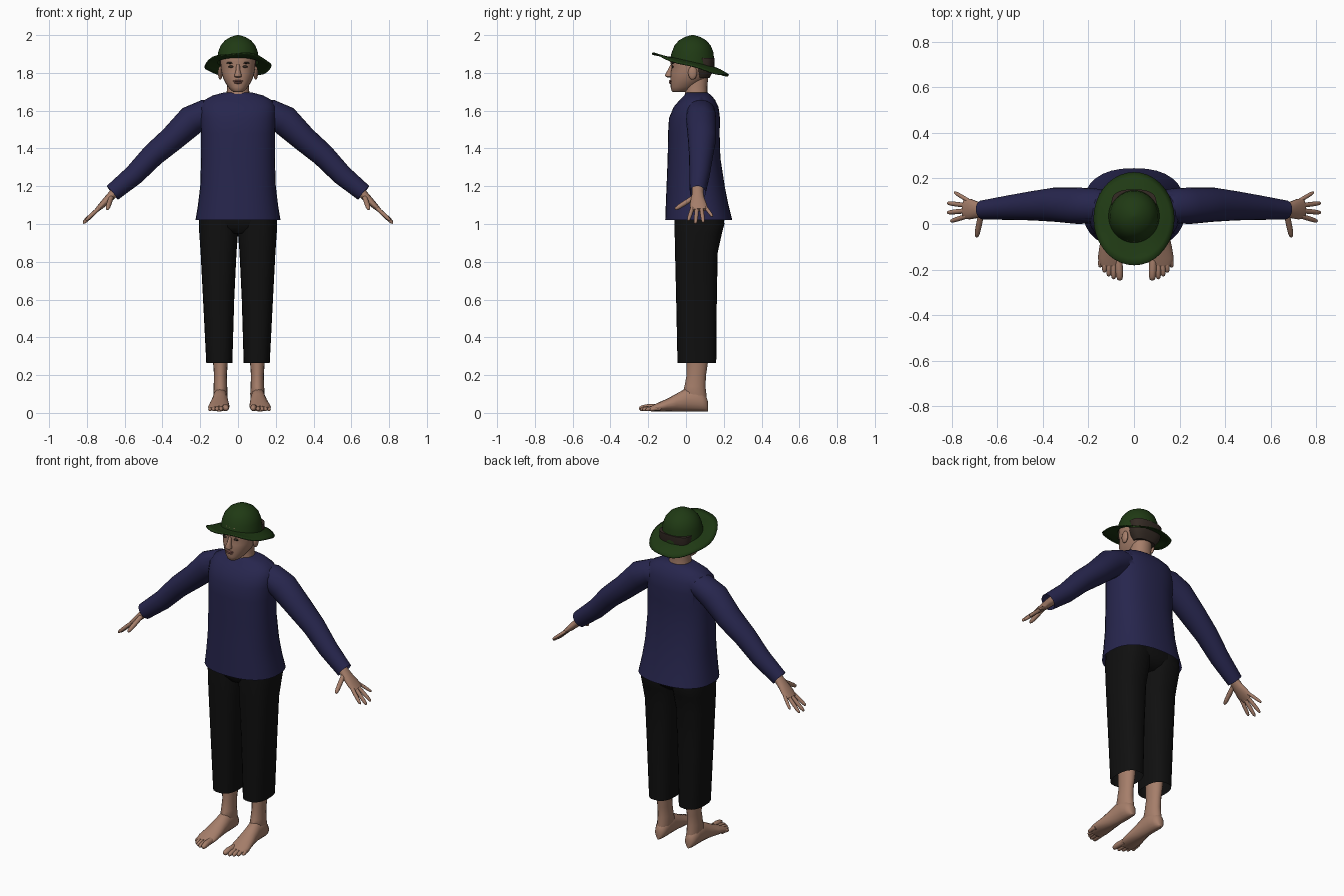
import bpy, bmesh, math
from mathutils import Vector

if "Cube" in bpy.data.objects:
    bpy.data.objects.remove(bpy.data.objects["Cube"])

X, Y, Z = Vector((1, 0, 0)), Vector((0, 1, 0)), Vector((0, 0, 1))


def material(name, rgb):
    m = bpy.data.materials.new(name)
    m.diffuse_color = (*rgb, 1)
    m.use_nodes = True
    m.node_tree.nodes["Principled BSDF"].inputs["Base Color"].default_value = m.diffuse_color
    return m


SKIN = material("skin", (0.38, 0.21, 0.145))
NAVY = material("navy_cloth", (0.02, 0.019, 0.075))
BLACK = material("black_cloth", (0.005, 0.005, 0.005))
GREEN = material("green_felt", (0.014, 0.042, 0.007))
HAIR = material("dark_hair", (0.035, 0.024, 0.018))
LIP = material("lip", (0.24, 0.10, 0.08))


def loft(bm, rings, p=2.0, n=24, caps=(True, True)):
    """Skin superelliptic rings given as (centre, half axis a, half axis b)."""
    loops = []
    for c, a, b in rings:
        loop = []
        for i in range(n):
            t = 2 * math.pi * i / n
            u, v = math.cos(t), math.sin(t)
            u = math.copysign(abs(u) ** (2 / p), u)
            v = math.copysign(abs(v) ** (2 / p), v)
            loop.append(bm.verts.new(c + a * u + b * v))
        loops.append(loop)
    for l0, l1 in zip(loops, loops[1:]):
        for i in range(n):
            j = (i + 1) % n
            bm.faces.new((l0[i], l0[j], l1[j], l1[i]))
    if caps[0]:
        bm.faces.new(loops[0][::-1])
    if caps[1]:
        bm.faces.new(loops[-1])


def level(rows):
    """Horizontal rings from rows (z, x0, x1, y0, y1)."""
    return [(Vector(((x0 + x1) / 2, (y0 + y1) / 2, z)), X * (x1 - x0) / 2, Y * (y1 - y0) / 2)
            for z, x0, x1, y0, y1 in rows]


def tube(points, radii, side=Y):
    """Rings square to a path; radii are (along side, across)."""
    pts = [Vector(q) for q in points]
    out = []
    for i, q in enumerate(pts):
        t = (pts[min(i + 1, len(pts) - 1)] - pts[max(i - 1, 0)]).normalized()
        b = (side - t * side.dot(t)).normalized()
        out.append((q, t.cross(b) * radii[i][1], b * radii[i][0]))
    return out


def digit(base, tip, r, side=Y, lift=0.0):
    """Finger or toe with a rounded end."""
    a, b = Vector(base), Vector(tip)
    fr = ((0, 1), (0.5, 1.0), (0.8, 0.9), (0.95, 0.65), (1, 0.25))
    return tube([a.lerp(b, f) + Z * lift * math.sin(math.pi * f) for f, _ in fr],
                [(r * k, r * k) for _, k in fr], side)


def finish(name, bm, mat, angle=50):
    bmesh.ops.recalc_face_normals(bm, faces=bm.faces)
    me = bpy.data.meshes.new(name)
    bm.to_mesh(me)
    bm.free()
    ob = bpy.data.objects.new(name, me)
    bpy.context.collection.objects.link(ob)
    me.materials.append(mat)
    bpy.ops.object.select_all(action='DESELECT')
    ob.select_set(True)
    bpy.context.view_layer.objects.active = ob
    bpy.ops.object.shade_smooth_by_angle(angle=math.radians(angle))
    return ob


def part(name, mat, *lofts, **kw):
    bm = bmesh.new()
    for rings in lofts:
        loft(bm, rings, **kw)
    return finish(name, bm, mat)


def blob(name, mat, centre, size):
    bm = bmesh.new()
    bmesh.ops.create_uvsphere(bm, u_segments=12, v_segments=8, radius=1)
    for v in bm.verts:
        v.co = Vector(centre) + Vector([v.co[i] * size[i] for i in range(3)])
    return finish(name, bm, mat)


# Shirt: torso joined with both sleeves, then opened at hem and cuffs
rows = [(1.02, .225, -.11, .245), (1.1, .212, -.107, .225), (1.2, .2, -.103, .205),
        (1.35, .195, -.097, .182), (1.48, .195, -.095, .178), (1.56, .2, -.09, .18),
        (1.62, .2, -.065, .172), (1.655, .18, -.035, .155), (1.68, .135, -.01, .135),
        (1.695, .08, .0, .115)]
shirt = part("shirt", NAVY, level([(z, -x, x, a, b) for z, x, a, b in rows]), p=2.4, n=32)
sleeves = []
for s in (1, -1):
    path = [(.08, .08, 1.60), (.17, .08, 1.59), (.245, .08, 1.55), (.35, .085, 1.45),
            (.45, .08, 1.365), (.55, .072, 1.26), (.665, .062, 1.165)]
    radii = [(.06, .05), (.076, .07), (.08, .08), (.075, .068), (.064, .062), (.054, .055), (.042, .047)]
    sl = part("sleeve_cutter", NAVY, tube([(s * x, y, z) for x, y, z in path], radii))
    mod = shirt.modifiers.new("join", 'BOOLEAN')
    mod.operation, mod.solver, mod.object = 'UNION', 'EXACT', sl
    sleeves.append(sl)
dg = bpy.context.evaluated_depsgraph_get()
bm = bmesh.new()
bm.from_mesh(bpy.data.meshes.new_from_object(shirt.evaluated_get(dg)))
ends = [f for f in bm.faces if len(f.verts) > 10
        and (f.calc_center_median().z < 1.03 or abs(f.calc_center_median().x) > .6)]
bmesh.ops.delete(bm, geom=ends, context='FACES_ONLY')
for ob in sleeves + [shirt]:
    bpy.data.objects.remove(ob)
finish("shirt", bm, NAVY, 60)

# Trousers: two open legs and a seat
legs = [(.265, .03, .168, -.045, .16), (.6, .02, .185, -.052, .163), (.85, .008, .198, -.058, .168),
        (.95, .0, .205, -.06, .19), (1.0, .0, .207, -.06, .203), (1.1, .0, .2, -.06, .195)]
for s, side in ((1, "left"), (-1, "right")):
    part("trouser_leg_" + side, BLACK, level([(z, *sorted((s * a, s * b)), c, d) for z, a, b, c, d in legs]),
         p=2.5, caps=(False, True))
part("trouser_seat", BLACK, level([(.95, -.1, .1, -.03, .15), (.98, -.18, .18, -.052, .185),
                                   (1.02, -.206, .206, -.06, .203), (1.12, -.2, .2, -.06, .195)]), p=2.6)

for s, side in ((1, "left"), (-1, "right")):
    m = lambda x, y, z: (s * x, y, z)
    # Hand with four fingers and a thumb
    palm = tube([m(.62, .062, 1.2), m(.66, .062, 1.16), m(.69, .062, 1.13), m(.72, .065, 1.1), m(.748, .069, 1.074)],
                [(.032, .026), (.03, .024), (.037, .021), (.046, .017), (.044, .011)])
    fingers = [digit(m(.735, .034, 1.085), m(.806, .012, 1.018), .0105),
               digit(m(.74, .058, 1.08), m(.82, .05, 1.003), .011),
               digit(m(.74, .082, 1.08), m(.82, .092, 1.008), .0105),
               digit(m(.728, .103, 1.09), m(.79, .14, 1.04), .009),
               digit(m(.672, .04, 1.14), m(.692, -.058, 1.078), .013, X)]
    part("hand_" + side, SKIN, palm, *fingers, n=14)

    # Bare foot and shin; the left foot stands slightly further out
    d = .012 if s > 0 else 0
    f = lambda x, y, z: (s * (x + d * (1 - y * 2)), y, z)
    sole = [(.116, .095, .06, .012), (.108, .095, .085, .026), (.085, .095, .11, .036), (.05, .094, .13, .04),
            (.0, .094, .13, .04), (-.05, .096, .102, .046), (-.1, .099, .075, .053),
            (-.15, .102, .053, .057), (-.185, .1, .036, .048)]
    foot = [(Vector(f(cx, y, top / 2 + .004)), X * rx, Z * (top / 2 - .004)) for y, cx, top, rx in sole]
    toes = [((.068, -.16), (.062, -.248), .017), ((.09, -.165), (.089, -.242), .0125),
            ((.109, -.16), (.111, -.23), .012), ((.127, -.15), (.13, -.213), .0115),
            ((.143, -.135), (.149, -.19), .011)]
    toes = [digit(f(*a, r + .012), f(*b, r + .004), r, X, .004) for a, b, r in toes]
    c = s * (.093 + d * .8)
    shin = level([(.05, c - .03, c + .03, .02, .11), (.1, c - .038, c + .038, -.02, .108),
                  (.14, c - .036, c + .036, -.008, .103), (.2, c - .034, c + .034, .003, .106),
                  (.28, c - .04, c + .04, .004, .118), (.42, c - .05, c + .05, .0, .125)])
    part("foot_" + side, SKIN, foot, shin, *toes, n=16)

    # Ear, eye, brow
    blob("ear_" + side, SKIN, m(.094, .035, 1.8), (.012, .024, .036))
    blob("eye_" + side, HAIR, m(.037, -.071, 1.833), (.015, .006, .006))
    blob("brow_" + side, HAIR, m(.04, -.07, 1.853), (.022, .008, .005))

# Head and neck
head = [(1.698, .022, -.068, -.01), (1.706, .036, -.077, .02), (1.725, .052, -.081, .05),
        (1.75, .068, -.082, .085), (1.775, .08, -.083, .115), (1.8, .087, -.082, .13),
        (1.83, .092, -.076, .142), (1.86, .094, -.084, .147), (1.9, .092, -.078, .145), (1.94, .075, -.05, .125)]
neck = [(1.62, .075, -.02, .125), (1.68, .062, -.005, .113), (1.73, .057, -.005, .113), (1.8, .058, -.01, .12)]
part("head", SKIN, level([(z, -x, x, a, b) for z, x, a, b in head]),
     level([(z, -x, x, a, b) for z, x, a, b in neck]), p=2.15)
part("nose", SKIN, level([(1.775, -.01, .01, -.095, -.07), (1.781, -.02, .02, -.109, -.07),
                          (1.79, -.018, .018, -.111, -.07), (1.815, -.011, .011, -.097, -.065),
                          (1.845, -.009, .009, -.082, -.06)]), n=12)
blob("upper_lip", LIP, (0, -.081, 1.757), (.027, .009, .005))
blob("lower_lip", LIP, (0, -.081, 1.748), (.022, .009, .006))

# Hair under the back of the hat
part("hair", HAIR, level([(1.772, -.066, .066, .045, .123), (1.8, -.087, .087, .045, .139),
                          (1.83, -.096, .096, .04, .149), (1.88, -.099, .099, .035, .152)]), p=2.6)

# Hat: dome running into a wavy tilted brim
dome = [(.06, 2.0), (.35, 1.99), (.62, 1.972), (.82, 1.945), (.94, 1.91), (1, 0)]
brim = [.12, .4, .7, 1]
bm = bmesh.new()
N = 36
loops = []
for k in range(len(dome) + len(brim)):
    loop = []
    for i in range(N):
        t = 2 * math.pi * i / N
        cx, sy = math.cos(t), math.sin(t)
        base = 1.858 - .027 * sy
        if k < len(dome):
            r, z = dome[k]
            co = (.112 * r * cx, .035 + .117 * r * sy, z or base)
        else:
            g = brim[k - len(dome)]
            edge = 1.848 - .06 * sy - .012 * cx * cx + .005 * math.sin(5 * t + 1)
            co = ((.112 + .066 * g) * cx, .035 - .011 * g + (.117 + .087 * g) * sy,
                  base + (edge - base) * g ** 1.3)
        loop.append(bm.verts.new(co))
    loops.append(loop)
bm.faces.new(loops[0])
for l0, l1 in zip(loops, loops[1:]):
    for i in range(N):
        j = (i + 1) % N
        bm.faces.new((l0[i], l1[i], l1[j], l0[j]))
hat = finish("hat", bm, GREEN, 60)
shell = hat.modifiers.new("thickness", 'SOLIDIFY')
shell.thickness = .006
